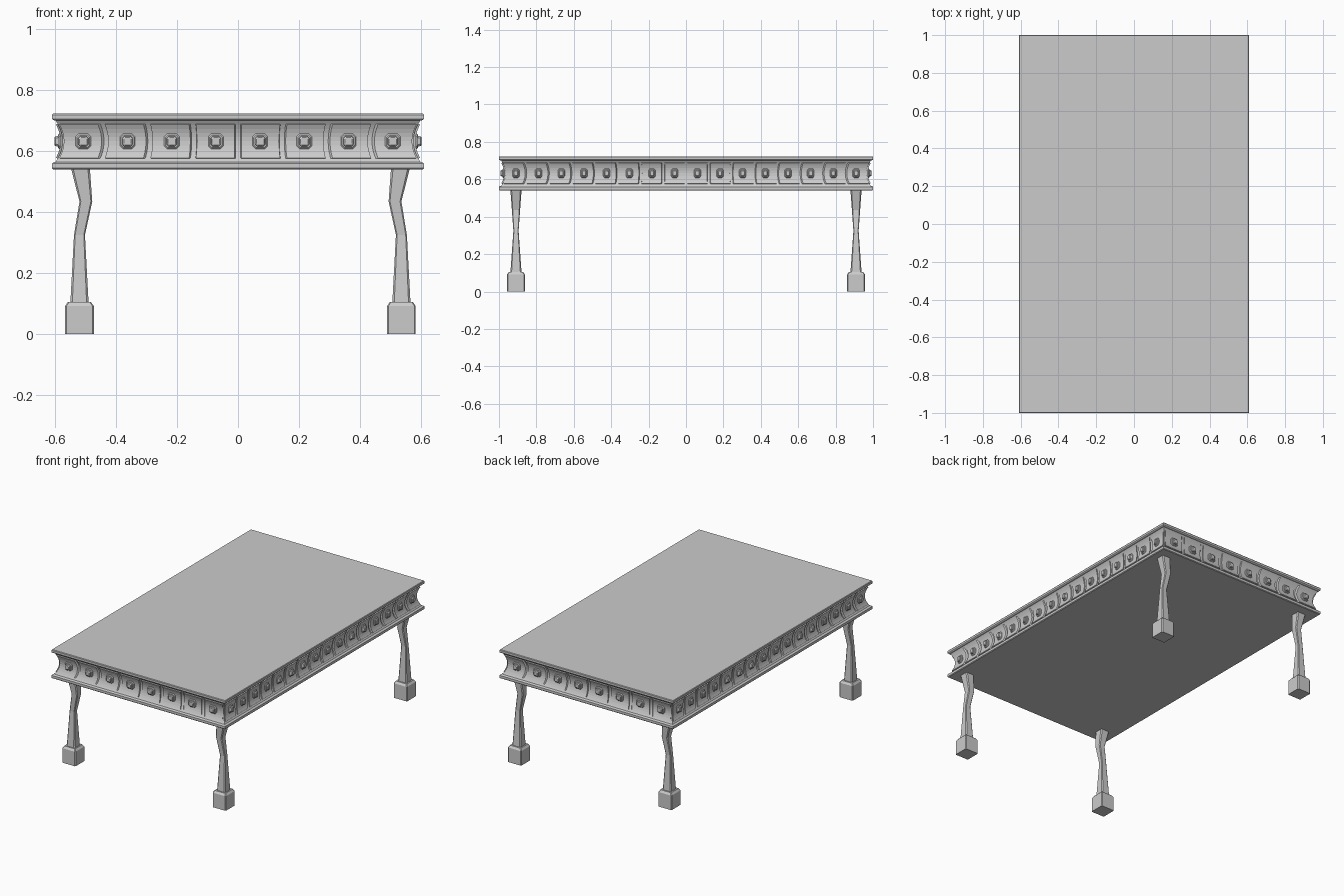
import bpy, bmesh
from mathutils import Vector

if "Cube" in bpy.data.objects:
    bpy.data.objects.remove(bpy.data.objects["Cube"])

HX, HY = 0.61, 1.0            # half sizes of the table top
Z_MID, Z_HALF = 0.6325, 0.0675


def make_object(name, bm):
    bmesh.ops.recalc_face_normals(bm, faces=bm.faces[:])
    me = bpy.data.meshes.new(name)
    bm.to_mesh(me)
    bm.free()
    ob = bpy.data.objects.new(name, me)
    bpy.context.collection.objects.link(ob)
    return ob


def loft(bm, rings, cap_start=True):
    """Skin a list of closed rings and cap the ends."""
    vs = [[bm.verts.new(p) for p in r] for r in rings]
    for a, b in zip(vs, vs[1:]):
        for i in range(len(a)):
            j = (i + 1) % len(a)
            bm.faces.new((a[i], a[j], b[j], b[i]))
    if cap_start:
        bm.faces.new(vs[0][::-1])
    bm.faces.new(vs[-1])


def inset(z):
    """Depth of the hollow apron behind the table edge."""
    return 0.012 + 0.023 * (1 - ((z - Z_MID) / Z_HALF) ** 2)


def chamfered(cx, cy, z, rx, ry, c=0.2):
    """Rectangle with cut corners, as an eight-point ring."""
    k = 1 - c
    pts = [(1, -k), (1, k), (k, 1), (-k, 1), (-1, k), (-1, -k), (-k, -1), (k, -1)]
    return [(cx + x * rx, cy + y * ry, z) for x, y in pts]


# Table slab: two lips with a concave apron between
zs = [0.565 + 0.135 * i / 10 for i in range(11)]
profile = [(0.004, 0.54), (0, 0.544), (0, 0.559), (0.004, 0.563)]
profile += [(inset(z), z) for z in zs]
profile += [(0.004, 0.702), (0, 0.706), (0, 0.719), (0.003, 0.723)]
bm = bmesh.new()
loft(bm, [[(sx * (HX - d), sy * (HY - d), z)
           for sx, sy in ((-1, -1), (1, -1), (1, 1), (-1, 1))] for d, z in profile])
make_object("table_slab", bm)

# Apron panels and studs on each of the four sides
SIDES = {   # name: (outward, along, half depth, half length, count, stud width scale)
    "front": ((0, -1, 0), (1, 0, 0), HY, HX, 8, 1.0),
    "back": ((0, 1, 0), (-1, 0, 0), HY, HX, 8, 1.0),
    "right": ((1, 0, 0), (0, 1, 0), HX, HY, 16, 0.75),
    "left": ((-1, 0, 0), (0, -1, 0), HX, HY, 16, 0.75),
}
rows = [(0.574, -0.003)] + [(0.578 + 0.109 * i / 8, 0.007) for i in range(9)] + [(0.691, -0.003)]
columns = [(-0.45, -0.003), (-0.425, 0.007), (0.425, 0.007), (0.45, -0.003)]
stud_rings = [(0.025, 0.038), (0.025, 0.023), (0.021, 0.019),
              (0.017, 0.019), (0.016, 0.011), (0.012, 0.008)]

for side, (out, along, depth, length, count, sw) in SIDES.items():
    out, along = Vector(out), Vector(along)
    panels, studs = bmesh.new(), bmesh.new()
    for i in range(count):
        u0 = (i + 0.5) * 2 / count - 1
        # Panel follows the hollow and tapers with the mitre
        grid = []
        for z, rz in rows:
            line = []
            for cu, rc in columns:
                d = inset(z) - min(rz, rc)
                p = out * (depth - d) + along * ((u0 + cu * 2 / count) * (length - d))
                line.append(panels.verts.new((p.x, p.y, z)))
            grid.append(line)
        for a, b in zip(grid, grid[1:]):
            for j in range(3):
                panels.faces.new((a[j], a[j + 1], b[j + 1], b[j]))
        # Stepped stud at the panel centre
        base = along * (u0 * (length - 0.03)) + Vector((0, 0, Z_MID))
        loft(studs, [[base + out * (depth - d) + along * (x * sw) + Vector((0, 0, y))
                      for x, y, _ in chamfered(0, 0, 0, r, r, 0.4)]
                     for r, d in stud_rings])
    make_object(side + "_panels", panels)
    make_object(side + "_studs", studs)

# Legs: bent inward at the knee, on block feet
leg_path = [  # z, x offset from foot centre toward the middle, half x, half y
    (0.10, 0.0, 0.030, 0.030), (0.325, 0.0, 0.018, 0.014),
    (0.435, 0.021, 0.021, 0.022), (0.545, 0.003, 0.031, 0.030)]
foot_path = [(0.0, 0.047), (0.092, 0.047), (0.105, 0.038)]
for sx, sn in ((-1, "left"), (1, "right")):
    for sy, fn in ((-1, "front"), (1, "back")):
        cx, cy = 0.008 + sx * 0.528, sy * 0.909
        bm = bmesh.new()
        loft(bm, [chamfered(cx - sx * dx, cy, z, rx, ry, 0.22) for z, dx, rx, ry in leg_path])
        make_object(f"{fn}_{sn}_leg", bm)
        bm = bmesh.new()
        loft(bm, [chamfered(cx, cy, z, r, r, 0.1) for z, r in foot_path])
        make_object(f"{fn}_{sn}_foot", bm)
